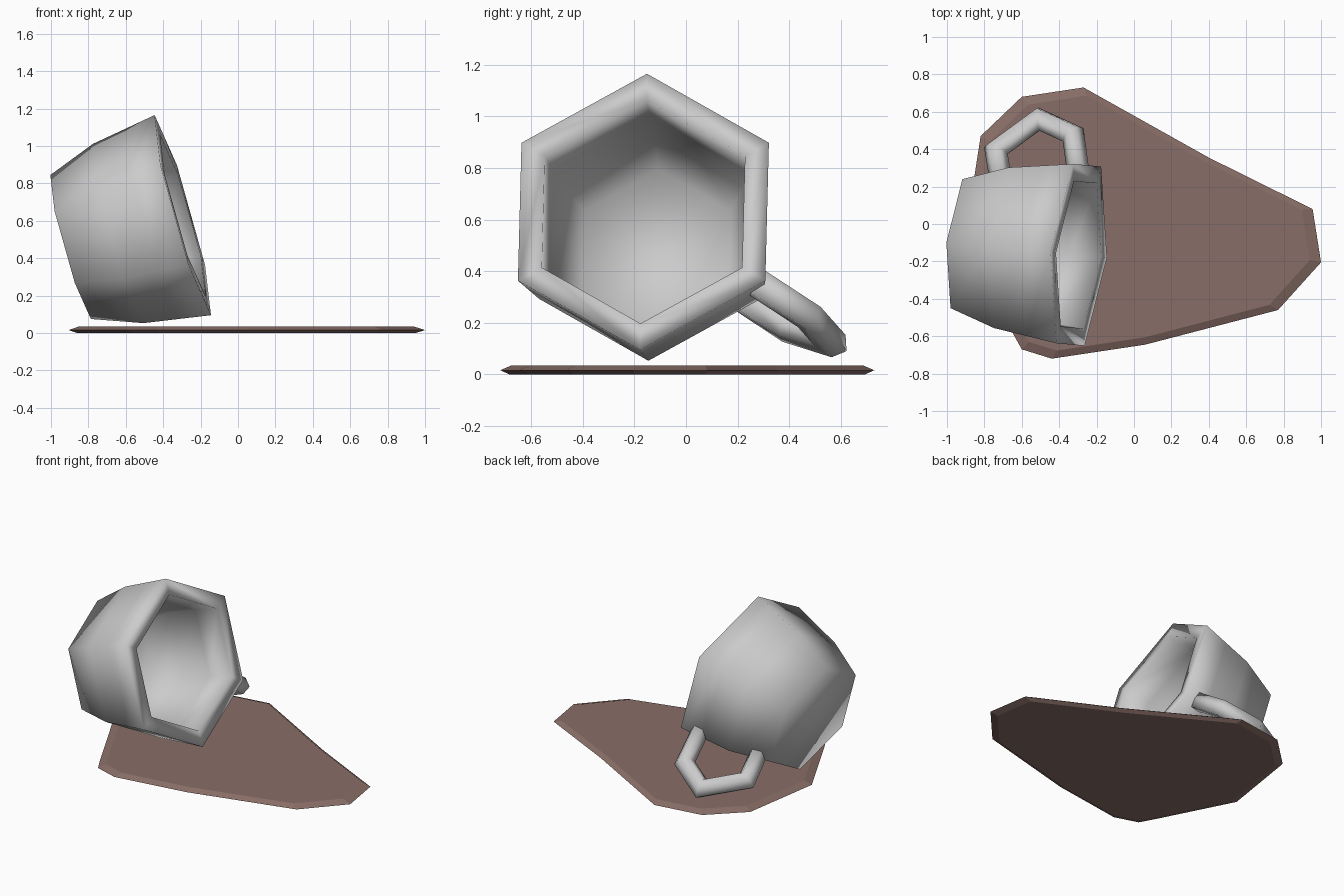
import bpy, bmesh
from math import sin, cos, tau, sqrt
from mathutils import Vector

if "Cube" in bpy.data.objects:
    bpy.data.objects.remove(bpy.data.objects["Cube"])

# Frame of the tipped mug: base centre, axis to mouth, sideways and upward
BASE = Vector((-0.895, -0.11, 0.46))
AXIS = Vector((0.958, -0.088, 0.272)).normalized()
SIDE = Vector((0, 0, 1)).cross(AXIS).normalized()
UP = AXIS.cross(SIDE)


def make_object(name, rings, smooth, closed_color=None):
    """Skin a list of equal rings and cap both ends."""
    bm = bmesh.new()
    loops = [[bm.verts.new(p) for p in ring] for ring in rings]
    n = len(loops[0])
    for a, b in zip(loops, loops[1:]):
        for i in range(n):
            j = (i + 1) % n
            bm.faces.new((a[i], a[j], b[j], b[i]))
    bm.faces.new(loops[0])
    bm.faces.new(loops[-1])
    bmesh.ops.recalc_face_normals(bm, faces=bm.faces)
    for f in bm.faces:
        f.smooth = smooth
    me = bpy.data.meshes.new(name)
    bm.to_mesh(me)
    bm.free()
    ob = bpy.data.objects.new(name, me)
    bpy.context.collection.objects.link(ob)
    if closed_color:
        mat = bpy.data.materials.new(name)
        mat.diffuse_color = closed_color
        mat.use_nodes = True
        mat.node_tree.nodes["Principled BSDF"].inputs["Base Color"].default_value = mat.diffuse_color
        me.materials.append(mat)
    return ob


# Mug cup: hexagonal profile, (distance along axis, radius), outside then inside
profile = [(0, 0.40), (0.265, 0.498), (0.453, 0.528), (0.626, 0.556),
           (0.626, 0.45), (0.45, 0.435), (0.25, 0.405), (0.06, 0.33)]
cup = [[BASE + AXIS * t + (UP * cos(k * tau / 6) + SIDE * sin(k * tau / 6)) * r
        for k in range(6)] for t, r in profile]
make_object("mug_cup", cup, True)

# Handle: hexagonal tube in the plane of the axis and one lower corner
OUT = SIDE * sin(tau / 3) + UP * cos(tau / 3)
ACROSS = AXIS.cross(OUT)
path = [(0.10, 0.41), (0.03, 0.595), (0.22, 0.812), (0.43, 0.735), (0.515, 0.49)]
pts = [Vector(p) for p in path]
tube = []
for i, p in enumerate(pts):
    before = (p - pts[max(i - 1, 0)]).normalized()
    after = (pts[min(i + 1, len(pts) - 1)] - p).normalized()
    tan = (before + after).normalized()
    nrm = Vector((-tan.y, tan.x))
    miter = 0.06 / max(0.7, abs(tan.dot(after if after.length else before)))
    tube.append([BASE + AXIS * (p.x + nrm.x * miter * cos(a))
                 + OUT * (p.y + nrm.y * miter * cos(a)) + ACROSS * 0.06 * sin(a)
                 for a in (k * tau / 6 for k in range(6))])
make_object("mug_handle", tube, True)

# Spilled puddle: thin faceted slab with sloping rim
outline = [(-0.27, 0.73), (-0.60, 0.68), (-0.82, 0.47), (-0.905, -0.08),
           (-0.65, -0.58), (-0.60, -0.67), (-0.44, -0.72), (0.06, -0.645),
           (0.77, -0.46), (1.0, -0.205), (0.955, 0.08), (0.40, 0.355)]
layers = [(0.95, 0.0), (1.0, 0.016), (0.94, 0.035)]
slab = [[(x * s, y * s, z) for x, y in outline] for s, z in layers]
make_object("spilled_puddle", slab, False, (0.25, 0.155, 0.135, 1))
